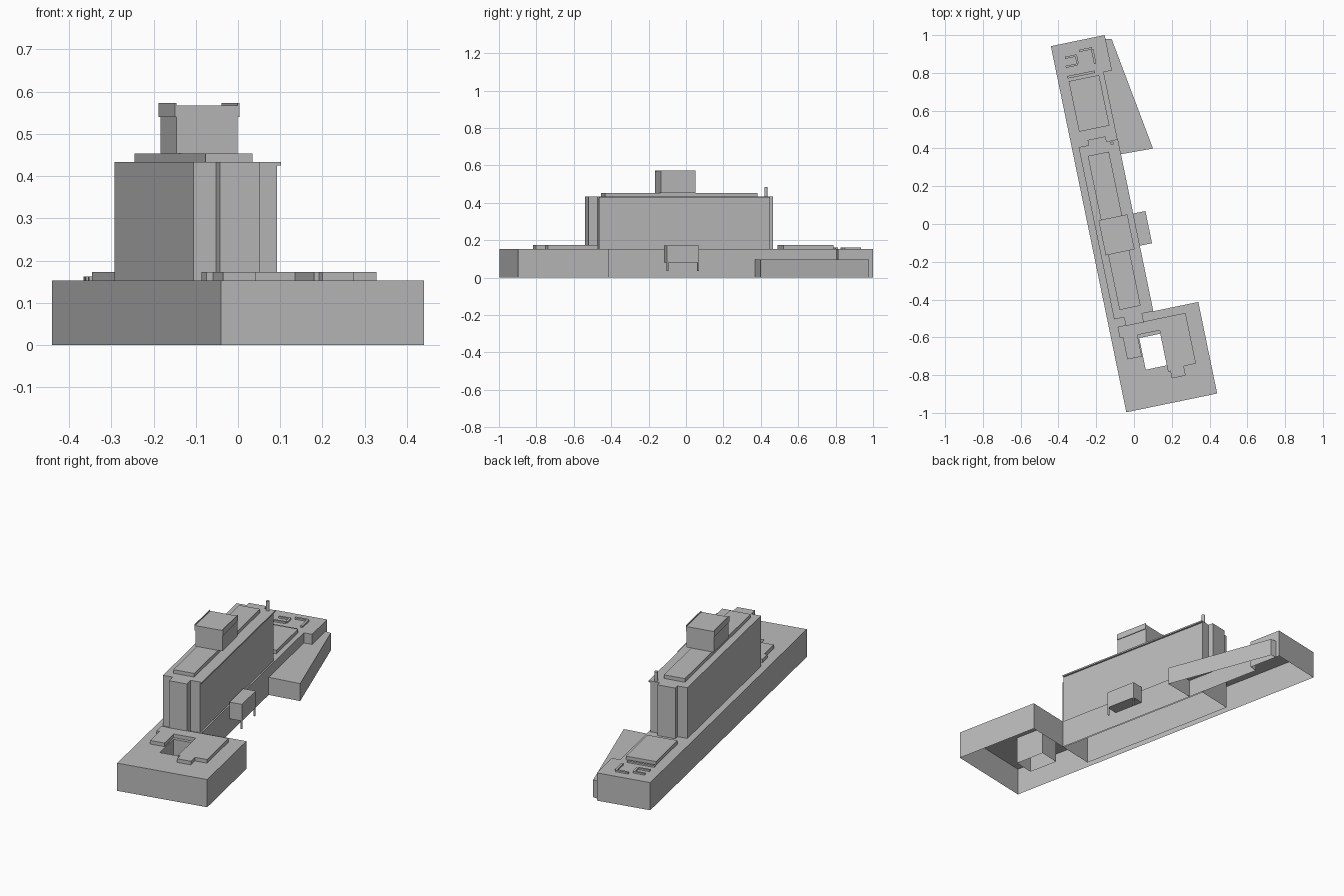
import bpy, bmesh, math
from mathutils import Matrix, Vector

cube = bpy.data.objects.get("Cube")
if cube:
    bpy.data.objects.remove(cube, do_unlink=True)

# The whole building is turned about the vertical axis
TURN = Matrix.Rotation(math.radians(11.65), 4, 'Z')

grey = bpy.data.materials.new("plain_grey")
grey.use_nodes = True
tone = (0.5, 0.5, 0.5, 1)
grey.diffuse_color = tone
grey.node_tree.nodes["Principled BSDF"].inputs["Base Color"].default_value = tone


def finish(name, bm):
    bm.transform(TURN)
    mesh = bpy.data.meshes.new(name)
    bm.to_mesh(mesh)
    bm.free()
    mesh.materials.append(grey)
    obj = bpy.data.objects.new(name, mesh)
    bpy.context.collection.objects.link(obj)


def prism(name, outline, z0, z1, holes=(), floor=True):
    """Upright walls round an outline (counter-clockwise) and its holes, with a roof."""
    bm = bmesh.new()
    rim = []
    for loop in [outline, *holes]:
        top = [bm.verts.new((x, y, z1)) for x, y in loop]
        low = [bm.verts.new((x, y, z0)) for x, y in loop]
        n = len(loop)
        for i in range(n):
            j = (i + 1) % n
            bm.faces.new((low[i], low[j], top[j], top[i]))
            rim.append(bm.edges.get((top[i], top[j])))
        if floor:
            bm.faces.new(low[::-1])
        if not holes:
            bm.faces.new(top)
    if holes:
        bmesh.ops.triangle_fill(bm, edges=rim, use_beauty=True, normal=Vector((0, 0, 1)))
    finish(name, bm)


def rect(u0, u1, v0, v1):
    return [(u0, v0), (u1, v0), (u1, v1), (u0, v1)]


def box(name, u0, u1, v0, v1, z0, z1, floor=True):
    prism(name, rect(u0, u1, v0, v1), z0, z1, floor=floor)


DECK = 0.153
ROOF = 0.433

# Podium shell, open underneath, with a courtyard shaft
court = rect(-0.095, 0.019, -0.768, -0.597)
prism("podium",
      [(-0.241, -0.968), (0.25, -0.968), (0.25, -0.473), (0.005, -0.473),
       (0.005, 0.82), (0.05, 0.82), (0.05, 1.011), (-0.241, 1.011)],
      0, DECK, holes=[court[::-1]], floor=False)

# Low wedge-shaped annex beside the podium
prism("wedge_annex",
      [(0.005, 0.376), (0.179, 0.371), (0.082, 0.982), (0.05, 0.99), (0.05, 0.82), (0.005, 0.82)],
      0, 0.097, floor=False)

# Raised roof around the courtyard
prism("courtyard_roof",
      [(-0.195, -0.577), (-0.179, -0.577), (-0.179, -0.695), (-0.101, -0.695),
       (-0.101, -0.579), (0.019, -0.579), (0.019, -0.802), (0.031, -0.802),
       (0.031, -0.841), (0.106, -0.841), (0.106, -0.79), (0.172, -0.79),
       (0.172, -0.516), (-0.195, -0.516)],
      DECK, 0.173)

# Raised roof and low ducts at the far end
box("north_roof", -0.186, -0.022, 0.537, 0.81, DECK, 0.173)
ducts = [(-0.19, -0.04, 0.825, 0.838), (-0.18, -0.116, 0.93, 0.941),
         (-0.186, -0.122, 0.882, 0.893), (-0.126, -0.115, 0.893, 0.93),
         (-0.1, -0.03, 0.95, 0.962), (-0.036, -0.024, 0.873, 0.95)]
for i, (u0, u1, v0, v1) in enumerate(ducts):
    box(f"roof_duct_{i + 1}", u0, u1, v0, v1, DECK, 0.162)

# Tower slab with a projecting shaft at each end
box("tower", -0.205, -0.003, -0.473, 0.457, 0, ROOF, floor=False)
box("south_shaft", -0.151, -0.054, -0.52, -0.473, DECK, ROOF)
box("north_shaft", -0.151, -0.054, 0.457, 0.485, DECK, ROOF)
box("roof_ledge", -0.003, 0.007, -0.473, 0.457, 0.425, ROOF)

# Roof plinth, penthouse and its side parapets
box("roof_plinth", -0.167, -0.053, -0.43, 0.402, ROOF, 0.453)
box("penthouse", -0.176, -0.028, -0.132, 0.057, 0.453, 0.567)
for side, u in (("west", -0.18), ("east", -0.028)):
    box(f"{side}_parapet", u, u + 0.004, -0.132, 0.057, 0.54, 0.573)

# Entrance canopy on thin legs
box("entrance_box", 0.005, 0.073, -0.119, 0.055, 0.08, 0.172)
for i, v in enumerate((-0.119, 0.047)):
    box(f"entrance_leg_{i + 1}", 0.065, 0.073, v, v + 0.008, 0.035, 0.08)

# Roof pipe
pipe = bmesh.new()
bmesh.ops.create_cone(pipe, cap_ends=True, segments=12, radius1=0.009, radius2=0.009,
                      depth=0.052, matrix=Matrix.Translation((-0.028, 0.442, ROOF + 0.026)))
finish("roof_pipe", pipe)
